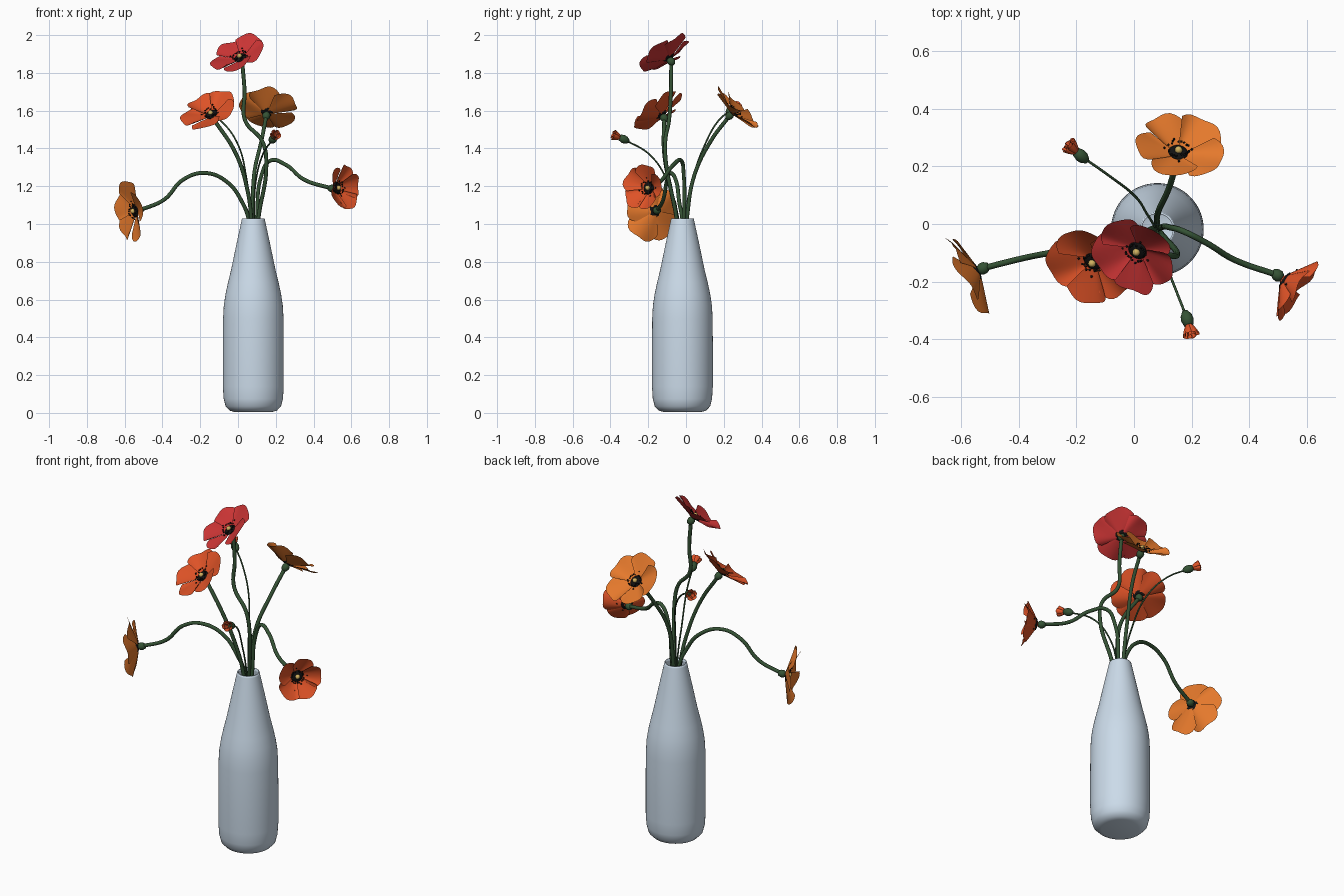
import bpy, bmesh, math, random
from mathutils import Vector, Matrix

if "Cube" in bpy.data.objects:
    bpy.data.objects.remove(bpy.data.objects["Cube"])

random.seed(4)

def material(name, rgb):
    m = bpy.data.materials.new(name)
    m.diffuse_color = (*rgb, 1)
    m.use_nodes = True
    m.node_tree.nodes["Principled BSDF"].inputs["Base Color"].default_value = m.diffuse_color
    return m

GLASS = material("pale_blue", (.60, .71, .82))
GREEN = material("stem_green", (.035, .085, .035))
RED = material("red", (.60, .035, .035))
ORANGE = material("orange_red", (.73, .085, .02))
AMBER = material("amber", (.78, .19, .025))
BLACK = material("black", (.006, .006, .006))
YELLOW = material("yellow", (.65, .45, .12))

def make(name, bm, mat, matrix=Matrix()):
    me = bpy.data.meshes.new(name)
    bm.to_mesh(me)
    bm.free()
    ob = bpy.data.objects.new(name, me)
    bpy.context.collection.objects.link(ob)
    me.transform(matrix)
    me.materials.append(mat)
    for p in me.polygons:
        p.use_smooth = True
    return ob

def lathe(name, profile, mat, matrix, n=32):
    bm = bmesh.new()
    vs = [bm.verts.new((r, 0, z)) for r, z in profile]
    es = [bm.edges.new(e) for e in zip(vs, vs[1:])]
    bmesh.ops.spin(bm, geom=vs + es, axis=(0, 0, 1), cent=(0, 0, 0),
                   angle=2 * math.pi, steps=n, use_duplicate=False)
    bmesh.ops.remove_doubles(bm, verts=bm.verts, dist=1e-5)
    bmesh.ops.recalc_face_normals(bm, faces=bm.faces)
    return make(name, bm, mat, matrix)

def frame(pos, normal):
    return Matrix.Translation(pos) @ Vector(normal).to_track_quat('Z', 'Y').to_matrix().to_4x4()

def stem(name, pts, radius):
    cu = bpy.data.curves.new(name, 'CURVE')
    cu.dimensions = '3D'
    cu.bevel_depth = radius
    cu.bevel_resolution = 2
    cu.resolution_u = 8
    cu.use_fill_caps = True
    sp = cu.splines.new('BEZIER')
    sp.bezier_points.add(len(pts) - 1)
    for bp, p in zip(sp.bezier_points, pts):
        bp.co = p
        bp.handle_left_type = bp.handle_right_type = 'AUTO'
    ob = bpy.data.objects.new(name, cu)
    bpy.context.collection.objects.link(ob)
    cu.materials.append(GREEN)
    bpy.ops.object.select_all(action='DESELECT')
    ob.select_set(True)
    bpy.context.view_layer.objects.active = ob
    bpy.ops.object.convert(target='MESH')

def petals(name, R, base, rise, mat, matrix, count=5, power=1.1, half=.76):
    """Ring of overlapping ruffled petals opening along +Z."""
    bm = bmesh.new()
    nt, ns = 9, 14
    start = random.uniform(0, 6)
    for k in range(count):
        a0 = start + k * 2 * math.pi / count
        ph, size = random.uniform(0, 6), random.uniform(.95, 1.05)
        grid = []
        for i in range(nt + 1):
            t = .06 + .94 * i / nt
            row = []
            for j in range(ns + 1):
                s = 2 * j / ns - 1
                a = a0 + s * half
                edge = 1 - .22 * abs(s) ** 3.5 + .02 * math.sin(7 * s + ph)
                r = R * size * t ** (1 if power > 1 else .45) * edge
                h = base + rise * t ** power
                h += R * (.09 * s * t + .05 * t * t * math.sin(4.5 * s + ph))
                row.append(bm.verts.new((r * math.cos(a), r * math.sin(a), h)))
            grid.append(row)
        for i in range(nt):
            for j in range(ns):
                bm.faces.new((grid[i][j], grid[i + 1][j], grid[i + 1][j + 1], grid[i][j + 1]))
    return make(name, bm, mat, matrix)

def flower(name, pos, normal, R, rise, mat):
    M = frame(pos, normal)
    petals(name + "_petals", R, .016, rise, mat, M)
    # green calyx cup under the petals
    lathe(name + "_calyx", [(0, -.022), (.012, -.02), (.02, -.006), (.021, .008),
                            (.014, .02), (0, .024)], GREEN, M, 16)
    # dark heart with a ring of stamens
    h = .016 + rise * .2
    bm = bmesh.new()
    bmesh.ops.create_uvsphere(bm, u_segments=20, v_segments=8, radius=.034,
                              matrix=Matrix.Translation((0, 0, h + .002)) @ Matrix.Diagonal((1, 1, .28, 1)))
    for k in range(22):
        a = k * 2 * math.pi / 22
        r = .03 + .009 * random.random() + (.016 if k % 6 == 0 else 0)
        p = (r * math.cos(a), r * math.sin(a), h + .012 + .012 * random.random())
        bmesh.ops.create_icosphere(bm, subdivisions=1, radius=.0045, matrix=Matrix.Translation(p))
    make(name + "_stamens", bm, BLACK, M)
    # yellow button
    bm = bmesh.new()
    bmesh.ops.create_uvsphere(bm, u_segments=14, v_segments=8, radius=.0135,
                              matrix=Matrix.Translation((0, 0, h + .014)))
    make(name + "_button", bm, YELLOW, M)

def bud(name, pos, tip):
    M = frame(pos, Vector(tip) - Vector(pos))
    lathe(name + "_calyx", [(0, -.028), (.01, -.025), (.02, -.008), (.022, .008),
                            (.017, .028), (0, .034)], GREEN, M, 16)
    petals(name + "_petals", .03, .022, .045, ORANGE, M, 5, .9, .7)
    petals(name + "_inner_petals", .017, .022, .05, ORANGE, M, 3, .9, 1.0)

# Bottle vase, open at the top
lathe("vase", [(0, .005), (.10, .005), (.125, .012), (.147, .035), (.157, .075), (.161, .14),
               (.161, .35), (.160, .5), (.156, .57), (.147, .63), (.134, .69), (.117, .76),
               (.09, .89), (.062, 1.02), (.06, 1.03), (.054, 1.03), (.054, 1.015), (.082, .89),
               (.125, .69), (.148, .5), (.15, .14), (.12, .03), (0, .025)],
      GLASS, Matrix.Translation((.081, -.019, 0)), 64)

# Blossoms: calyx position, facing direction, radius, cup depth, colour, stem points
blossoms = {
    "top_flower": ((.022, -.078, 1.86), (-.37, -.52, .77), .15, .045, RED,
                   [(.035, -.08, 1.7), (.037, -.09, 1.55), (.13, -.11, 1.435), (.15, -.105, 1.315), (.108, -.05, 1.03)]),
    "left_upper_flower": ((-.132, -.115, 1.56), (-.35, -.56, .75), .155, .045, ORANGE,
                          [(-.01, -.115, 1.37), (.05, -.08, 1.18), (.07, -.05, 1.03)]),
    "back_flower": ((.15, .23, 1.572), (.12, .69, .71), .155, .045, AMBER,
                    [(.125, .135, 1.445), (.085, .045, 1.26), (.08, .005, 1.03)]),
    "left_drooping_flower": ((-.522, -.153, 1.072), (-.89, -.43, -.1), .158, .045, AMBER,
                             [(-.39, -.12, 1.13), (-.29, -.1, 1.235), (-.175, -.08, 1.27),
                              (-.055, -.05, 1.22), (.025, -.035, 1.11), (.055, -.02, 1.03)]),
    "right_drooping_flower": ((.497, -.177, 1.188), (.8, -.58, .08), .122, .075, ORANGE,
                              [(.35, -.125, 1.235), (.25, -.065, 1.315), (.17, -.025, 1.335),
                               (.125, -.012, 1.26), (.1, -.01, 1.03)]),
}
for name, (pos, normal, R, rise, mat, path) in blossoms.items():
    flower(name, pos, normal, R, rise, mat)
    stem(name + "_stem", [pos] + path + [(.08, -.02, .7)], .0105)

# Closed buds on thin stems
buds = {
    "front_bud": ((.183, -.325, 1.447), (.2, -.385, 1.474),
                  [(.13, -.19, 1.365), (.095, -.1, 1.23), (.085, -.04, 1.03)]),
    "back_bud": ((-.18, .233, 1.6), (-.235, .28, 1.625),
                 [(-.09, .17, 1.545), (0, .1, 1.42), (.045, .035, 1.24), (.07, -.005, 1.03)]),
}
for name, (pos, tip, path) in buds.items():
    bud(name, pos, tip)
    stem(name + "_stem", [pos] + path + [(.08, -.02, .7)], .0045)
